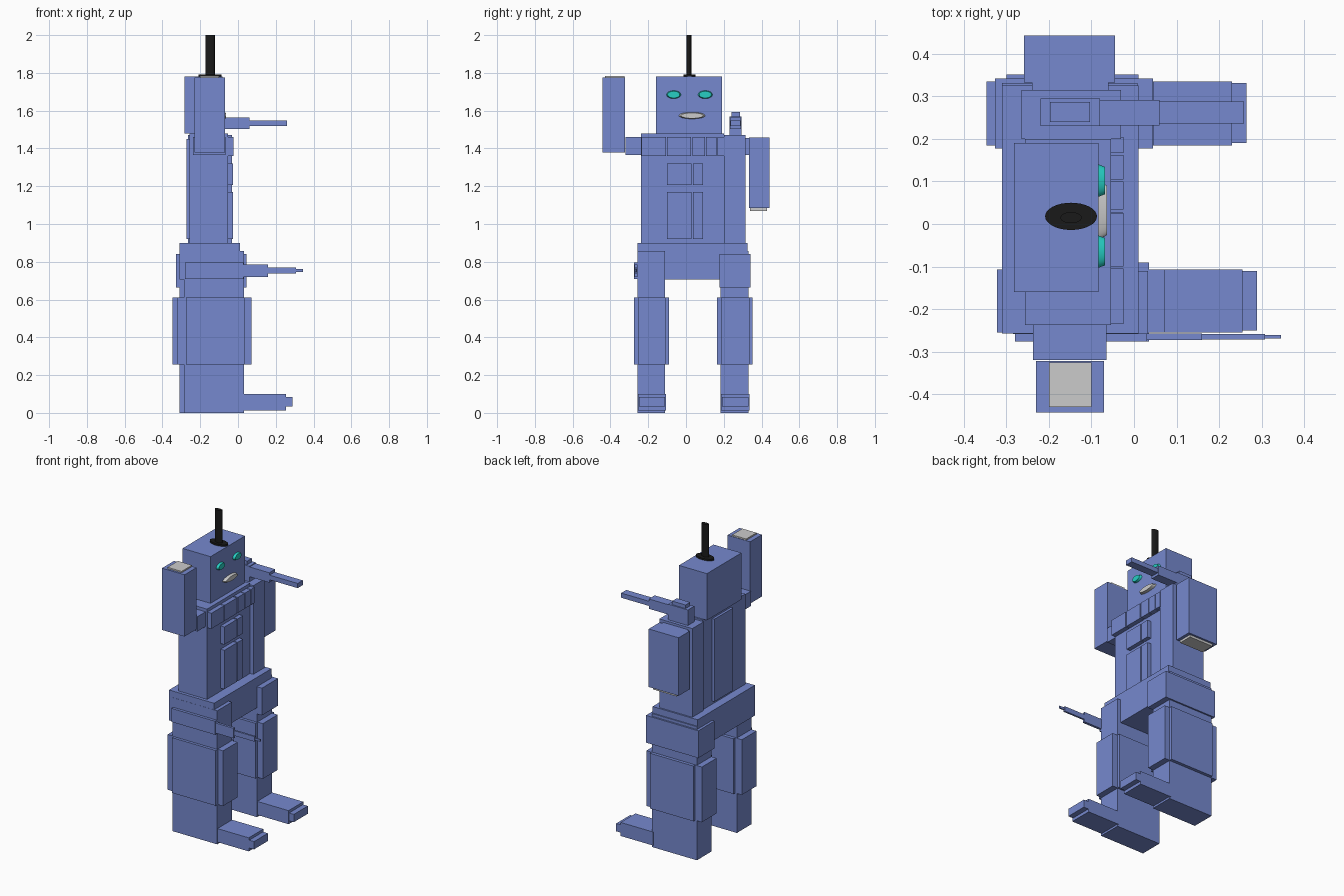
import bpy
from math import pi


def material(name, rgb):
    m = bpy.data.materials.new(name)
    m.diffuse_color = (*rgb, 1)
    return m


BLUE = material("blue_shell", (0.18, 0.25, 0.62))
TEAL = material("teal_lens", (0.02, 0.62, 0.55))
BLACK = material("black_aerial", (0.01, 0.01, 0.01))


def box(name, x, y, z, mat=BLUE):
    """Box from (min, max) ranges on each axis."""
    mid = [(a + b) / 2 for a, b in (x, y, z)]
    bpy.ops.mesh.primitive_cube_add(size=1, location=mid)
    ob = bpy.context.object
    ob.name = name
    ob.scale = [abs(b - a) for a, b in (x, y, z)]
    if mat:
        ob.data.materials.append(mat)
    return ob


def disc(name, loc, rx, ry, depth, mat, forward=False, taper=1.0):
    """Elliptical cylinder, upright or pointing along +x."""
    bpy.ops.mesh.primitive_cone_add(vertices=32, radius1=1, radius2=taper, depth=1, location=loc)
    ob = bpy.context.object
    ob.name = name
    ob.scale = (rx, ry, depth)
    if forward:
        ob.rotation_euler = (0, pi / 2, 0)
    if mat:
        ob.data.materials.append(mat)
    bpy.ops.object.shade_smooth_by_angle()
    return ob


# Head, face and aerial
box("head", (-0.282, -0.083), (-0.16, 0.19), (1.48, 1.78))
for side, y in (("right", -0.065), ("left", 0.102)):
    disc(f"{side}_eye", (-0.077, y, 1.685), 0.022, 0.039, 0.018, TEAL, True, 0.82)
disc("mouth", (-0.075, 0.032, 1.574), 0.018, 0.071, 0.022, None, True, 0.82)
disc("aerial_base", (-0.148, 0.018, 1.785), 0.061, 0.032, 0.012, BLACK)
disc("aerial_rod", (-0.148, 0.015, 1.89), 0.025, 0.013, 0.22, BLACK)

# Torso with a side block and a back panel
box("torso", (-0.256, -0.054), (-0.237, 0.2), (0.9, 1.48))
box("torso_side_block", (-0.265, -0.031), (0.2, 0.315), (0.9, 1.47))
box("back_panel", (-0.272, -0.25), (-0.09, 0.1), (0.92, 1.45))

# Chest panels: one top row and two rows of two
for i, y in enumerate([(-0.235, -0.105), (-0.1, 0.026), (0.034, 0.1), (0.105, 0.162), (0.167, 0.204)]):
    box(f"chest_top_panel_{i}", (-0.06, -0.025), y, (1.36, 1.46))
for row, z in (("middle", (1.207, 1.32)), ("lower", (0.92, 1.17))):
    for i, y in enumerate([(-0.1, 0.028), (0.036, 0.09)]):
        box(f"chest_{row}_panel_{i}", (-0.06, -0.027), y, z)

# Raised right arm
box("right_shoulder", (-0.237, -0.065), (-0.32, -0.23), (1.365, 1.46))
box("right_arm", (-0.23, -0.07), (-0.443, -0.322), (1.378, 1.775))
box("right_hand", (-0.2, -0.1), (-0.43, -0.325), (1.74, 1.784), None)

# Lowered left arm
box("left_shoulder", (-0.24, -0.06), (0.3, 0.345), (1.365, 1.455))
box("left_arm", (-0.258, -0.045), (0.333, 0.443), (1.085, 1.458))
box("left_hand", (-0.235, -0.065), (0.34, 0.43), (1.07, 1.1), None)

# Shoulder blaster
box("shoulder_blaster_body", (-0.22, -0.08), (0.23, 0.295), (1.465, 1.57))
box("shoulder_blaster_cap", (-0.198, -0.103), (0.24, 0.287), (1.56, 1.593))
box("shoulder_blaster_barrel", (-0.08, 0.06), (0.232, 0.292), (1.502, 1.565))
box("shoulder_blaster_tip", (0.06, 0.259), (0.236, 0.288), (1.518, 1.548))

# Pelvis
box("pelvis", (-0.31, 0.01), (-0.257, 0.325), (0.705, 0.9))

# Legs, knees and feet; the right leg stands slightly ahead
for side, y0, y1, dx in (("right", -0.258, -0.11, 0.025), ("left", 0.182, 0.332, 0.0)):
    box(f"{side}_leg", (-0.31 + dx, 0.008 + dx), (y0, y1), (0, 0.858))
    box(f"{side}_knee_side_guard", (-0.3 + dx, 0.01 + dx), (y0 - 0.018, y1 + 0.02), (0.255, 0.61))
    box(f"{side}_knee_front_guard", (-0.347 + dx, 0.047 + dx), (y0 + 0.003, y1 + 0.003), (0.255, 0.61))
    box(f"{side}_foot", (0.0 + dx, 0.23 + dx), (y0 + 0.003, y1 + 0.003), (0.013, 0.1))
    box(f"{side}_toe", (0.23 + dx, 0.264 + dx), (y0 + 0.008, y1), (0.033, 0.083))

# Left thigh band
box("left_thigh_band", (-0.327, 0.045), (0.178, 0.342), (0.665, 0.84))

# Side pistol on the right thigh
box("side_pistol_body", (-0.28, 0.03), (-0.276, -0.25), (0.71, 0.797))
box("side_pistol_barrel", (0.03, 0.16), (-0.273, -0.257), (0.72, 0.785))
box("side_pistol_muzzle", (0.16, 0.308), (-0.271, -0.259), (0.738, 0.77))
box("side_pistol_tip", (0.308, 0.345), (-0.269, -0.261), (0.747, 0.761))
